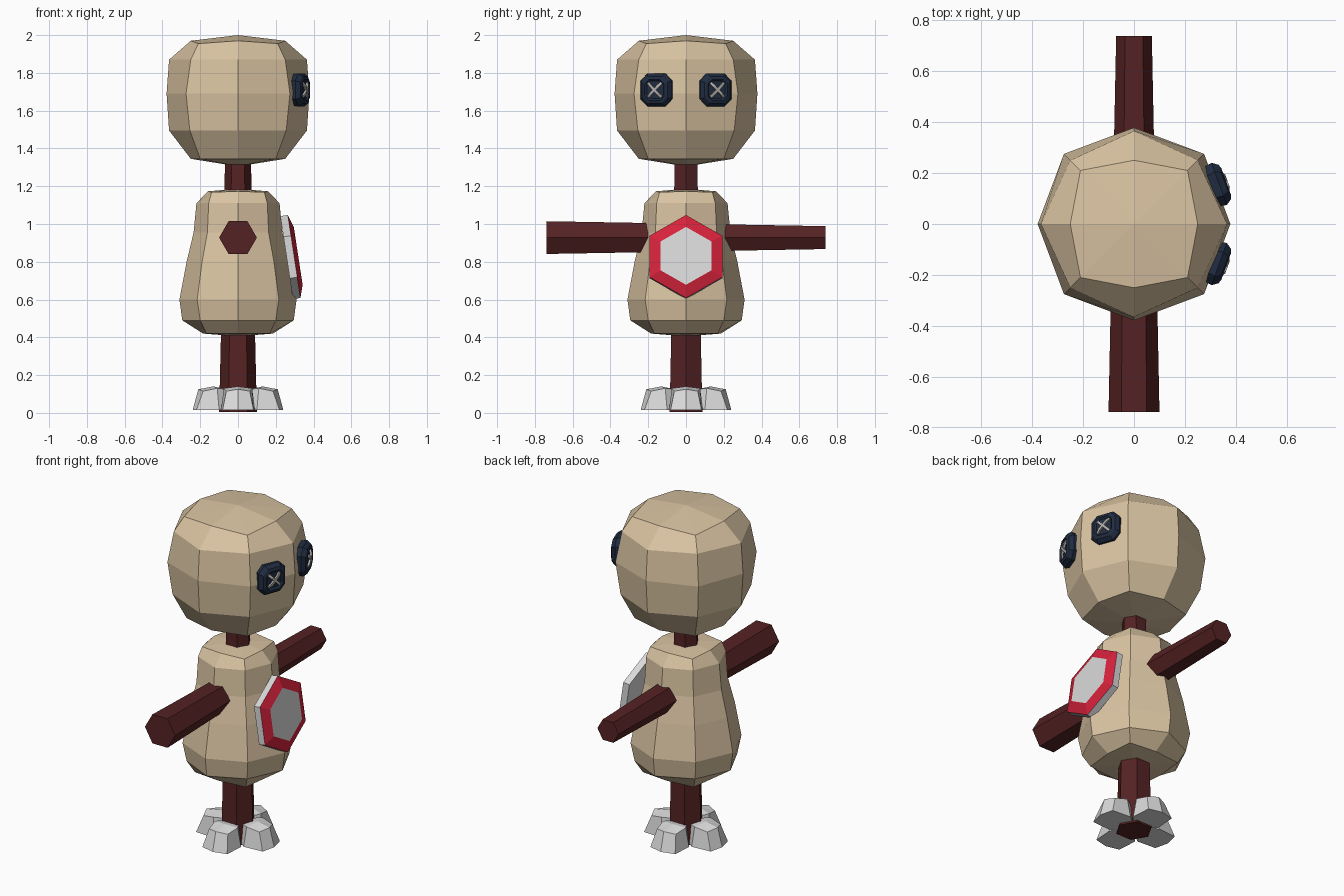
import bpy, bmesh
from math import sin, cos, tau, atan2, radians
from mathutils import Matrix, Vector

cube = bpy.data.objects.get("Cube")
if cube:
    bpy.data.objects.remove(cube)


def material(name, rgb):
    m = bpy.data.materials.new(name)
    m.use_nodes = True
    m.diffuse_color = (*rgb, 1)
    bsdf = m.node_tree.nodes["Principled BSDF"]
    bsdf.inputs["Base Color"].default_value = (*rgb, 1)
    bsdf.inputs["Roughness"].default_value = 0.8
    return m


CLOTH = material("cream cloth", (0.70, 0.55, 0.36))
WOOD = material("dark red wood", (0.09, 0.016, 0.017))
NAVY = material("navy button", (0.014, 0.025, 0.052))
THREAD = material("grey thread", (0.45, 0.43, 0.41))
STONE = material("pale grey", (0.70, 0.70, 0.70))
RED = material("bright red", (0.68, 0.016, 0.045))


def loft(name, rings, mats, matrix=Matrix(), poles=(None, None), bands=None):
    """Skin equal-length rings; cap each end flat or with a fan to a pole."""
    bm = bmesh.new()
    loops = [[bm.verts.new(p) for p in ring] for ring in rings]
    n = len(loops[0])
    for b, (lo, hi) in enumerate(zip(loops, loops[1:])):
        for i in range(n):
            j = (i + 1) % n
            f = bm.faces.new((lo[i], lo[j], hi[j], hi[i]))
            f.material_index = bands[b] if bands else 0
    for loop, pole in zip((loops[0], loops[-1]), poles):
        if pole is None:
            bm.faces.new(loop)
        else:
            tip = bm.verts.new((0, 0, pole))
            for i in range(n):
                bm.faces.new((loop[i], loop[(i + 1) % n], tip))
    bmesh.ops.recalc_face_normals(bm, faces=bm.faces)
    bm.transform(matrix)
    mesh = bpy.data.meshes.new(name)
    bm.to_mesh(mesh)
    bm.free()
    for m in mats:
        mesh.materials.append(m)
    ob = bpy.data.objects.new(name, mesh)
    bpy.context.scene.collection.objects.link(ob)
    return ob


def octagon(z, r, c, drop=0.0):
    """Eight points: r along the axes, (c, c) on the diagonals."""
    return [(r, 0, z), (c, c, z - drop), (0, r, z), (-c, c, z - drop),
            (-r, 0, z), (-c, -c, z - drop), (0, -r, z), (c, -c, z - drop)]


def polygon(n, r, z, turn=0.0):
    return [(r * cos(tau * i / n + turn), r * sin(tau * i / n + turn), z) for i in range(n)]


# Stuffed head and body
head = [(1.345, 0.25, 0.2), (1.495, 0.365, 0.255), (1.69, 0.378, 0.275),
        (1.87, 0.365, 0.25), (1.97, 0.25, 0.21, 0.015)]
loft("head", [octagon(*row) for row in head], [CLOTH], poles=(1.305, 2.0))

body = [(0.42, 0.185, 0.168), (0.49, 0.295, 0.2), (0.6, 0.31, 0.216), (0.8, 0.272, 0.19),
        (0.955, 0.235, 0.162), (1.11, 0.22, 0.155), (1.173, 0.16, 0.14, 0.005)]
loft("body", [octagon(*row) for row in body], [CLOTH], poles=(0.405, 1.187))

# Tapered sticks: upright pole and crossing arms
loft("upright_stick", [polygon(6, 0.1, 0.005), polygon(6, 0.067, 1.4)], [WOOD])
arm_matrix = Matrix.Translation((0, 0, 0.928)) @ Matrix.Rotation(radians(-90), 4, "X")
loft("arm_stick", [polygon(6, 0.1, -0.738), polygon(6, 0.07, 0.738)], [WOOD], arm_matrix)

# Four stones round the foot of the pole
half_base = [(0.05, 0.05), (0.1, 0.09), (0.22, 0.082)]
half_top = [(0.06, 0.045, 0.125), (0.11, 0.075, 0.13), (0.185, 0.062, 0.115)]
base = [(u, -v, 0.015) for u, v in half_base] + [(0.24, 0, 0.015)]
base += [(u, v, 0.015) for u, v in reversed(half_base)]
top = [(u, -v, z) for u, v, z in half_top] + [(0.21, 0, 0.125)]
top += [(u, v, z) for u, v, z in reversed(half_top)]
for i, side in enumerate(("left", "back", "right", "front")):
    stone = loft("foot_stone_" + side, [base, top], [STONE],
                 Matrix.Rotation(tau * i / 4, 4, "Z"), poles=(None, None))
    # Pull the top into a slight peak
    bm = bmesh.new()
    bm.from_mesh(stone.data)
    cap = max(bm.faces, key=lambda f: f.calc_center_median().z)
    peak = bmesh.ops.poke(bm, faces=[cap])["verts"][0]
    peak.co.z = 0.14
    bm.to_mesh(stone.data)
    bm.free()


def frame(origin, right, up):
    """Matrix with local x = right, y = up, z = outward."""
    right, up = Vector(right).normalized(), Vector(up).normalized()
    m = Matrix((right, up, right.cross(up))).transposed().to_4x4()
    return Matrix.Translation(origin) @ m


def button_ring(h, s):
    """Square outline with clipped corners."""
    k = s * 0.56
    return [(s, -k, h), (s, k, h), (k, s, h), (-k, s, h),
            (-s, k, h), (-s, -k, h), (-k, -s, h), (k, -s, h)]


# Button eyes with crossed stitches
for side, s in (("left", 1), ("right", -1)):
    tilt = s * atan2(0.1, 0.275)
    eye = frame((0.32, s * 0.152, 1.71), (-sin(tilt), cos(tilt), 0), (0, 0, 1))
    loft("eye_button_" + side,
         [button_ring(-0.03, 0.08), button_ring(0.015, 0.088), button_ring(0.038, 0.072),
          button_ring(0.044, 0.055), button_ring(0.034, 0.046)], [NAVY], eye)
    for k in (1, -1):
        sections = [[(x, -0.007, h - 0.012), (x, 0.007, h - 0.012), (x, 0.007, h), (x, -0.007, h)]
                    for x, h in ((-0.053, 0.04), (-0.03, 0.05), (0.03, 0.05), (0.053, 0.04))]
        loft("eye_stitch_" + side, sections, [THREAD],
             eye @ Matrix.Rotation(k * radians(45), 4, "Z"))

# Hexagonal chest badge: pale plate with a bevelled red border
badge = frame((0.297, 0, 0.828), (0, 1, 0), (-0.066, 0, 0.435))
turn = tau / 4
plate = loft("chest_badge",
             [polygon(6, 0.222, -0.04, turn), polygon(6, 0.222, 0, turn),
              polygon(6, 0.155, 0.022, turn)], [STONE, RED], badge, bands=(0, 1))
